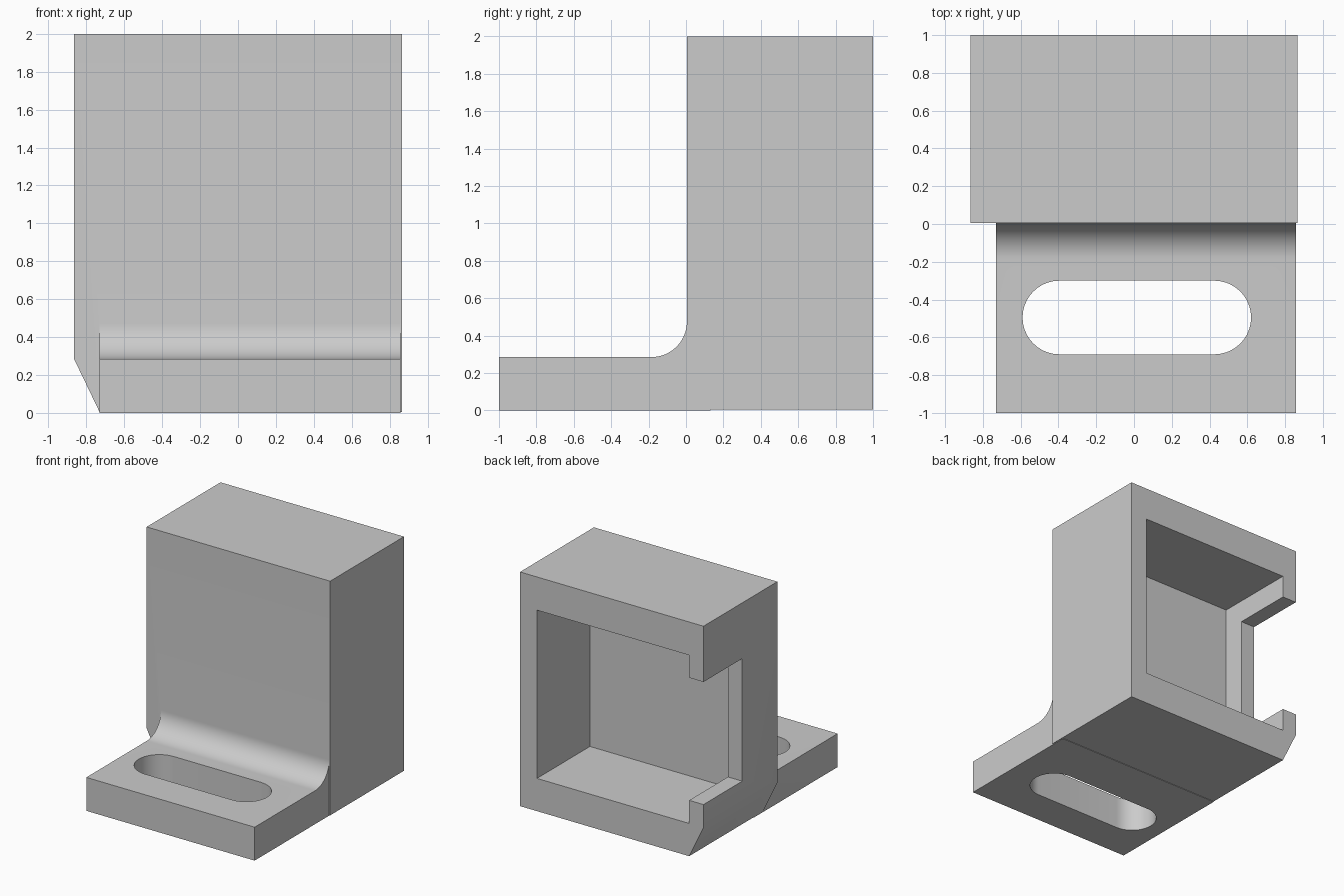
import bpy
import math
from mathutils import Vector

cube = bpy.data.objects.get("Cube")
if cube:
    bpy.data.objects.remove(cube, do_unlink=True)

grey = bpy.data.materials.new("plain grey")
grey.use_nodes = True
COLOUR = (0.6, 0.6, 0.6, 1)
grey.diffuse_color = COLOUR
grey.node_tree.nodes["Principled BSDF"].inputs["Base Color"].default_value = COLOUR


def prism(name, points, axis, start, end):
    """Extrude a 2D outline along an axis; the outline uses the other two axes in order."""
    def place(p, depth):
        co = list(p)
        co.insert(axis, depth)
        return Vector(co)
    n = len(points)
    verts = [place(p, d) for d in (start, end) for p in points]
    faces = [list(range(n)), list(range(2 * n - 1, n - 1, -1))]
    faces += [[i, i + n, (i + 1) % n + n, (i + 1) % n] for i in range(n)]
    mesh = bpy.data.meshes.new(name)
    mesh.from_pydata(verts, [], faces)
    mesh.materials.append(grey)
    obj = bpy.data.objects.new(name, mesh)
    bpy.context.collection.objects.link(obj)
    # Make all normals point outwards
    bpy.ops.object.select_all(action='DESELECT')
    bpy.context.view_layer.objects.active = obj
    obj.select_set(True)
    bpy.ops.object.mode_set(mode='EDIT')
    bpy.ops.mesh.select_all(action='SELECT')
    bpy.ops.mesh.normals_make_consistent(inside=False)
    bpy.ops.object.mode_set(mode='OBJECT')
    return obj


def rect(a0, a1, b0, b1):
    return [(a0, b0), (a1, b0), (a1, b1), (a0, b1)]


def arc(cx, cy, r, start, end, steps=20):
    angles = [math.radians(start + (end - start) * i / steps) for i in range(steps + 1)]
    return [(cx + r * math.cos(a), cy + r * math.sin(a)) for a in angles]


def combine(target, tool, operation):
    """Apply a boolean and discard the tool object."""
    mod = target.modifiers.new("boolean", 'BOOLEAN')
    mod.operation = operation
    mod.solver = 'EXACT'
    mod.object = tool
    bpy.context.view_layer.objects.active = target
    bpy.ops.object.modifier_apply(modifier=mod.name)
    bpy.data.objects.remove(tool, do_unlink=True)


# Main dimensions
SIDE = 0.865        # half width of the housing
LIP = -0.73         # inner face of the notched wall
FRONT = 0.005       # front face of the housing
FOOT_TOP = 0.285
FILLET = 0.19

# Housing block with one chamfered lower edge
outline = [(LIP, 0.004), (SIDE, 0.004), (SIDE, 2), (-SIDE, 2), (-SIDE, FOOT_TOP)]
bracket = prism("bracket", outline, 1, FRONT, 1)

# Foot plate with a fillet running up the housing front
profile = [(-1, 0), (0.13, 0), (0.13, FOOT_TOP + FILLET)]
profile += arc(FRONT - FILLET, FOOT_TOP + FILLET, FILLET, 0, -90)
profile += [(-1, FOOT_TOP)]
foot = prism("foot", profile, 0, LIP, 0.857)

# Rounded slot through the foot
slot_outline = arc(0.425, -0.495, 0.195, -90, 90) + arc(-0.395, -0.495, 0.195, 90, 270)
combine(foot, prism("slot_cutter", slot_outline, 2, -0.2, 0.6), 'DIFFERENCE')
combine(bracket, foot, 'UNION')

# Cavity open at the back, and the notch through one side wall
combine(bracket, prism("cavity_cutter", rect(LIP, 0.705, 0.283, 1.717), 1, 0.287, 1.2), 'DIFFERENCE')
combine(bracket, prism("notch_cutter", rect(0.478, 1.2, 0.48, 1.525), 0, -1.1, LIP + 0.1), 'DIFFERENCE')

bpy.ops.object.select_all(action='DESELECT')
bracket.select_set(True)
bpy.context.view_layer.objects.active = bracket
bpy.ops.object.shade_smooth_by_angle(angle=math.radians(30))
